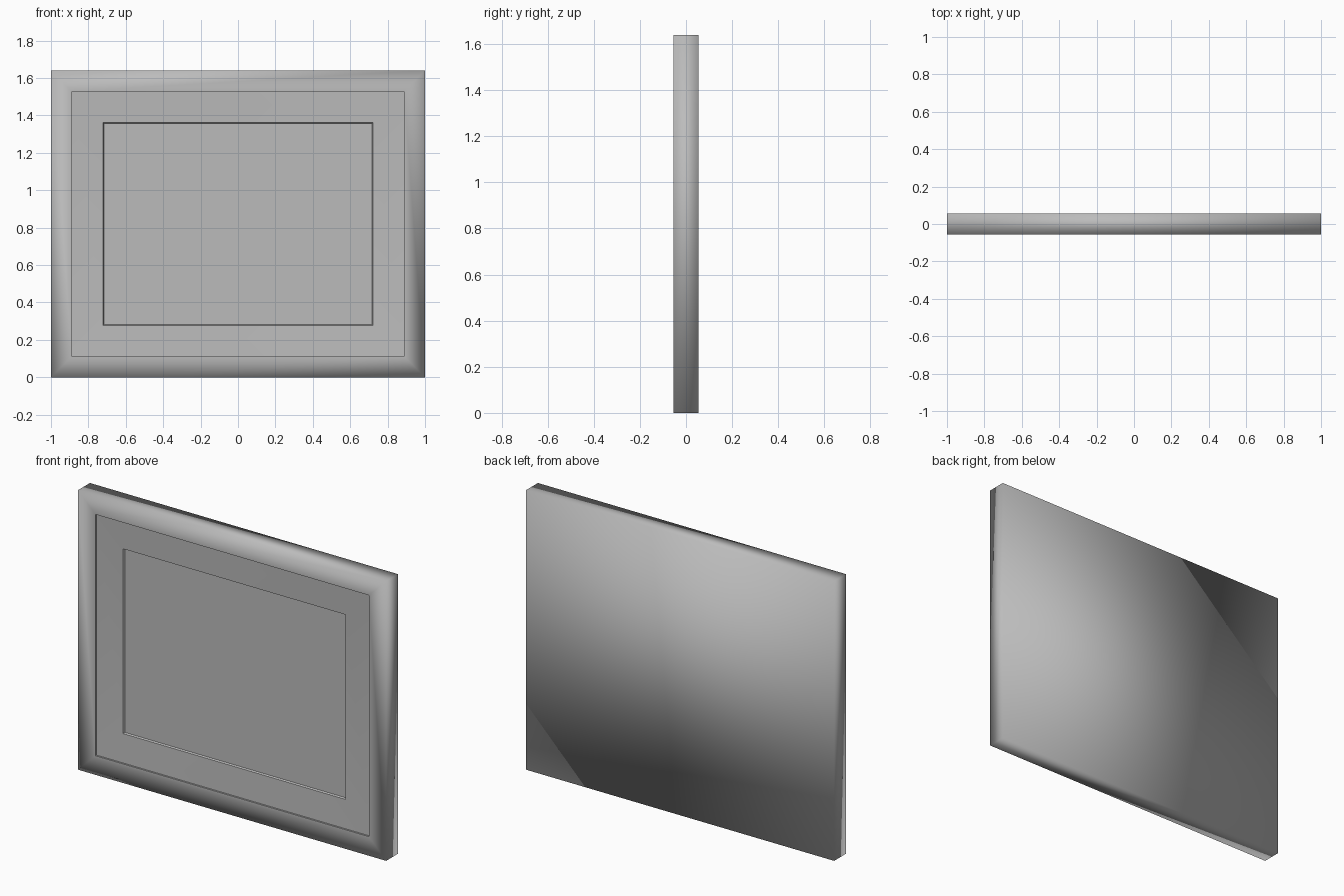
import bpy, bmesh, math

if "Cube" in bpy.data.objects:
    bpy.data.objects.remove(bpy.data.objects["Cube"])

W, H = 1.0, 1.64  # half width, height


def material(name, rgb):
    m = bpy.data.materials.new(name)
    m.diffuse_color = (*rgb, 1)
    m.use_nodes = True
    m.node_tree.nodes["Principled BSDF"].inputs["Base Color"].default_value = m.diffuse_color
    return m


grey = material("plain grey", (0.5, 0.5, 0.5))


def rect_loft(name, rings, cap_first=False, cap_last=False):
    """Joins nested rectangles, each given as (margin from the outer edge, y)."""
    bm = bmesh.new()
    loops = []
    for m, y in rings:
        loops.append([bm.verts.new(p) for p in (
            (-W + m, y, m), (W - m, y, m), (W - m, y, H - m), (-W + m, y, H - m))])
    for a, b in zip(loops, loops[1:]):
        for i in range(4):
            j = (i + 1) % 4
            bm.faces.new((a[i], a[j], b[j], b[i]))
    if cap_first:
        bm.faces.new(loops[0][::-1])
    if cap_last:
        bm.faces.new(loops[-1])
    me = bpy.data.meshes.new(name)
    bm.to_mesh(me)
    bm.free()
    me.materials.append(grey)
    ob = bpy.data.objects.new(name, me)
    bpy.context.collection.objects.link(ob)
    return ob


# Outer frame with closed back, softly shaded all over
frame = rect_loft("frame", [(0, 0.055), (0, -0.055), (0.112, -0.055)], cap_first=True)
frame.data.shade_smooth()

# Inner lip of the frame and the mat sloping in to the picture
mat = rect_loft("mat", [(0.112, -0.055), (0.112, -0.045), (0.278, -0.034), (0.283, -0.025)])

# Picture panel
picture = rect_loft("picture", [(0.283, -0.025)], cap_last=True)

bpy.ops.object.select_all(action='DESELECT')
mat.select_set(True)
picture.select_set(True)
bpy.context.view_layer.objects.active = mat
bpy.ops.object.shade_smooth_by_angle(angle=math.radians(30))
